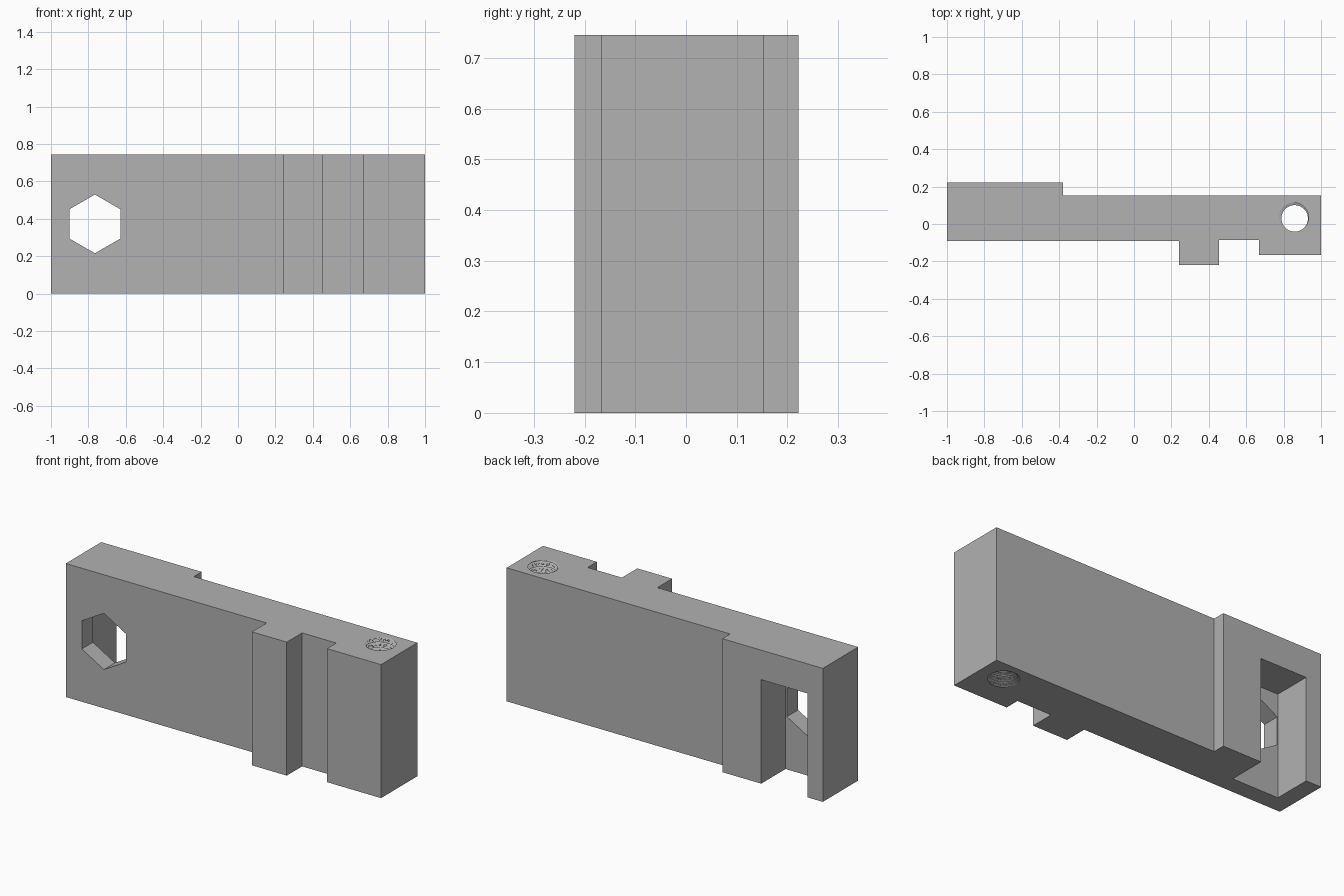
import bpy, bmesh
from math import sin, cos, pi, radians

cube = bpy.data.objects.get("Cube")
if cube:
    bpy.data.objects.remove(cube, do_unlink=True)

HEIGHT = 0.745

grey = bpy.data.materials.new("plain grey")
grey.use_nodes = True
COLOUR = (0.445, 0.445, 0.445, 1)
grey.diffuse_color = COLOUR
grey.node_tree.nodes["Principled BSDF"].inputs["Base Color"].default_value = COLOUR


def loft(name, rings):
    """Closed solid through a list of equal-sized point rings."""
    bm = bmesh.new()
    loops = [[bm.verts.new(p) for p in ring] for ring in rings]
    for a, b in zip(loops, loops[1:]):
        for i in range(len(a)):
            j = (i + 1) % len(a)
            bm.faces.new((a[i], a[j], b[j], b[i]))
    bm.faces.new(loops[0][::-1])
    bm.faces.new(loops[-1])
    bmesh.ops.recalc_face_normals(bm, faces=bm.faces)
    mesh = bpy.data.meshes.new(name)
    bm.to_mesh(mesh)
    bm.free()
    mesh.materials.append(grey)
    obj = bpy.data.objects.new(name, mesh)
    bpy.context.collection.objects.link(obj)
    return obj


def cut(body, cutter):
    """Subtract the cutter and discard it."""
    cutter.hide_render = True
    mod = body.modifiers.new(cutter.name, 'BOOLEAN')
    mod.operation = 'DIFFERENCE'
    mod.solver = 'EXACT'
    mod.object = cutter
    bpy.context.view_layer.objects.active = body
    bpy.ops.object.modifier_apply(modifier=mod.name)
    bpy.data.objects.remove(cutter, do_unlink=True)


# Bar with its stepped plan outline
outline = [(-1, -0.09), (0.24, -0.09), (0.24, -0.22), (0.455, -0.22),
           (0.455, -0.085), (0.667, -0.085), (0.667, -0.167), (1, -0.167),
           (1, 0.153), (-0.38, 0.153), (-0.38, 0.222), (-1, 0.222)]
bar = loft("bar", [[(x, y, z) for x, y in outline] for z in (0, HEIGHT)])

# Rear slot, open at the bottom and back
slot = [(-0.905, 0.008), (-0.62, 0.008), (-0.62, 0.4), (-0.905, 0.4)]
cut(bar, loft("slot_cutter", [[(x, y, z) for x, y in slot] for z in (-0.1, 0.58)]))

# Hexagonal window through the front wall
hexagon = [(-0.765 + 0.157 * sin(i * pi / 3), 0.373 + 0.157 * cos(i * pi / 3))
           for i in range(6)]
cut(bar, loft("hex_cutter", [[(x, y, z) for x, z in hexagon] for y in (-0.3, 0.1)]))

# Threaded vertical hole: an off-centre circle twisted along its axis
PITCH, STEPS, SIDES = 0.031, 12, 28
rings = []
for k in range(int((HEIGHT + 0.04) / PITCH * STEPS) + 1):
    z = -0.02 + k * PITCH / STEPS
    turn = radians(135) + 2 * pi * (z - HEIGHT) / PITCH
    cx, cy = 0.859 + 0.007 * cos(turn), 0.03 + 0.007 * sin(turn)
    rings.append([(cx + 0.08 * cos(turn + 2 * pi * i / SIDES),
                   cy + 0.08 * sin(turn + 2 * pi * i / SIDES), z)
                  for i in range(SIDES)])
cut(bar, loft("thread_cutter", rings))
